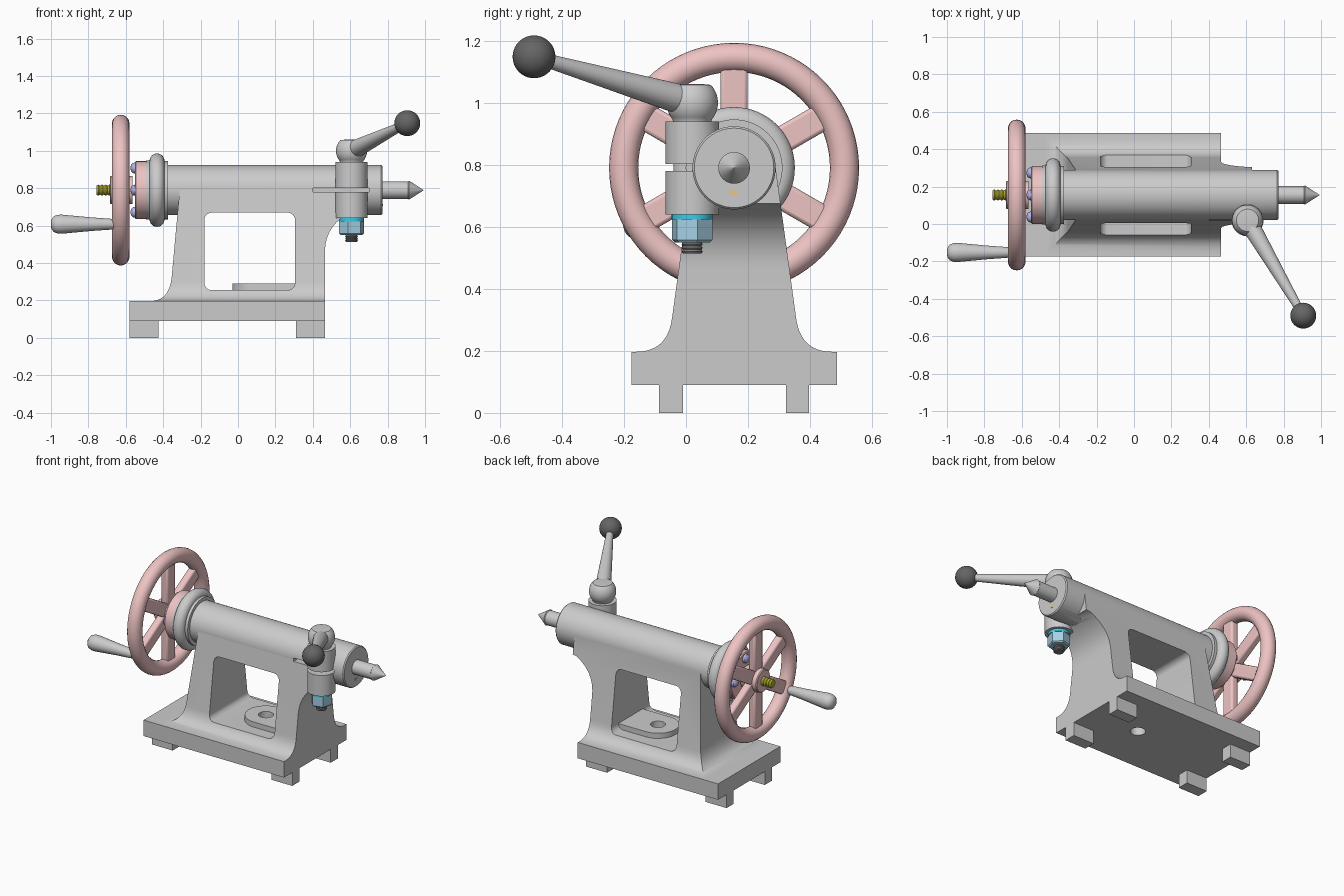
import bpy, bmesh
from math import sin, cos, pi, radians
from mathutils import Vector

if "Cube" in bpy.data.objects:
    bpy.data.objects.remove(bpy.data.objects["Cube"])

CY, CZ = 0.155, 0.79            # spindle axis


def material(name, r, g, b):
    m = bpy.data.materials.new(name)
    m.diffuse_color = (r, g, b, 1)
    m.use_nodes = True
    m.node_tree.nodes["Principled BSDF"].inputs["Base Color"].default_value = m.diffuse_color
    return m


PINK = material("pink", 0.86, 0.55, 0.55)
DARK = material("dark_grey", 0.13, 0.13, 0.13)
PALE = material("pale_steel", 0.65, 0.65, 0.62)
STEEL = material("thread_steel", 0.2, 0.2, 0.2)
CYAN = material("cyan", 0.05, 0.6, 0.8)
BLUE = material("light_blue", 0.38, 0.63, 0.77)
VIOLET = material("violet", 0.45, 0.45, 0.8)
OLIVE = material("olive", 0.45, 0.42, 0.03)
ORANGE = material("orange", 0.85, 0.55, 0.2)


def finish(ob, mat=None):
    if mat:
        ob.data.materials.clear()
        ob.data.materials.append(mat)
    bpy.ops.object.select_all(action='DESELECT')
    ob.select_set(True)
    bpy.context.view_layer.objects.active = ob
    bpy.ops.object.shade_smooth_by_angle(angle=radians(32))
    return ob


def make(name, bm, mat=None):
    bmesh.ops.recalc_face_normals(bm, faces=bm.faces)
    me = bpy.data.meshes.new(name)
    bm.to_mesh(me)
    bm.free()
    ob = bpy.data.objects.new(name, me)
    bpy.context.collection.objects.link(ob)
    return finish(ob, mat)


def lathe(name, pts, loc, axis=(1, 0, 0), mat=None, n=48, turn=0):
    """Revolve (distance along axis, radius) points."""
    bm = bmesh.new()
    q = Vector(axis).to_track_quat('Z', 'Y')
    rings = [[bm.verts.new(Vector(loc) + q @ Vector(
        (r * cos(turn + 2 * pi * i / n), r * sin(turn + 2 * pi * i / n), h)))
        for i in range(n)] for h, r in pts]
    for a, b in zip(rings, rings[1:]):
        for i in range(n):
            bm.faces.new((a[i], a[(i + 1) % n], b[(i + 1) % n], b[i]))
    bm.faces.new(rings[0])
    bm.faces.new(rings[-1])
    return make(name, bm, mat)


def prism(name, pts, axis, lo, hi, mat=None):
    """Extrude a 2D outline along x, y or z."""
    bm = bmesh.new()
    put = {'x': lambda u, v, w: (w, u, v), 'y': lambda u, v, w: (u, w, v),
           'z': lambda u, v, w: (u, v, w)}[axis]
    a, b = [[bm.verts.new(put(u, v, w)) for u, v in pts] for w in (lo, hi)]
    for i in range(len(pts)):
        j = (i + 1) % len(pts)
        bm.faces.new((a[i], a[j], b[j], b[i]))
    bm.faces.new(a)
    bm.faces.new(b)
    return make(name, bm, mat)


def box(name, x, y, z, mat=None):
    return prism(name, [(x[0], y[0]), (x[1], y[0]), (x[1], y[1]), (x[0], y[1])], 'z', *z, mat)


def arc(cx, cy, r, a0, a1, n=8):
    return [(cx + r * cos(radians(a0 + (a1 - a0) * i / n)),
             cy + r * sin(radians(a0 + (a1 - a0) * i / n))) for i in range(n + 1)]


def bend(p0, p1, p2, n=12):
    return [tuple((1 - t) ** 2 * a + 2 * t * (1 - t) * b + t * t * c
                  for a, b, c in zip(p0, p1, p2)) for t in [i / n for i in range(n + 1)]]


def boolean(ob, tool, op):
    m = ob.modifiers.new(op, 'BOOLEAN')
    m.operation, m.object, m.solver = op, tool, 'EXACT'
    bpy.ops.object.select_all(action='DESELECT')
    bpy.context.view_layer.objects.active = ob
    ob.select_set(True)
    # apply the boolean ahead of the shading
    bpy.ops.object.modifier_apply(modifier=m.name)
    bpy.data.objects.remove(tool)


def thread(h0, h1, r, pitch=0.012, depth=0.004):
    k = int((h1 - h0) / pitch)
    return [(h0 + i * pitch / 2, r - depth * (i % 2 == 0)) for i in range(2 * k + 1)]


# Pedestal: front outline crossed with side outline
front = (bend((-0.47, 0.197), (-0.37, 0.197), (-0.355, 0.32)) + [(-0.312, CZ), (0.63, CZ), (0.63, 0.675)]
         + bend((0.6, 0.67), (0.465, 0.6), (0.465, 0.46)) + [(0.465, 0.15), (-0.47, 0.15)])
half = [(-0.162, 0.15)] + bend((-0.162, 0.197), (-0.059, 0.197), (-0.045, 0.306)) + [(0.021, CZ)]
side = half + [(2 * CY - y, z) for y, z in reversed(half)]
casting = prism("tailstock_casting", front, 'y', -0.3, 0.6)
boolean(casting, prism("side_outline", side, 'x', -0.8, 0.8), 'INTERSECT')

# Base, feet, barrel and clamp boss joined to it
boolean(casting, box("base", (-0.58, 0.465), (-0.175, 0.487), (0.09, 0.197)), 'UNION')
barrel = lathe("barrel", [(-0.4, 0.134), (0.765, 0.134), (0.772, 0.128)], (0, CY, CZ), n=72)
boolean(casting, barrel, 'UNION')
boss = lathe("clamp_boss", [(0.64, 0.086), (0.94, 0.086)], (0.607, 0.02, 0), (0, 0, 1))
boolean(casting, boss, 'UNION')
for x in ((-0.58, -0.425), (0.31, 0.465)):
    for y in ((-0.087, -0.01), (0.322, 0.397)):
        boolean(casting, box("foot", x, y, (0, 0.12)), 'UNION')

# Window, clamping slot
window = (arc(0.265, 0.63, 0.04, 0, 90) + arc(-0.14, 0.63, 0.04, 90, 180)
          + arc(-0.14, 0.295, 0.04, 180, 270) + arc(0.265, 0.295, 0.04, 270, 360))
boolean(casting, prism("window", window, 'y', -0.4, 0.7), 'DIFFERENCE')
boolean(casting, box("slot", (0.4, 0.7), (-0.2, 0.09), (0.78, 0.802)), 'DIFFERENCE')

# Bolting pad on the window floor, bolt hole through pad and base
pad = arc(0.1, CY, 0.13, 90, 270, 24) + [(0.32, CY - 0.13), (0.32, CY + 0.13)]
boolean(casting, prism("pad", pad, 'z', 0.2, 0.29), 'UNION')
boolean(casting, lathe("bolt_hole", [(0.02, 0.046), (0.5, 0.046)], (0.1, CY, 0), (0, 0, 1)), 'DIFFERENCE')
finish(casting)

# Rear bearing flange, cover and four screws
lathe("bearing_flange", [(-0.492, 0.158), (-0.472, 0.158)]
      + [(h, r) for h, r in arc(-0.433, 0.156, 0.04, 180, 0, 16)]
      + [(-0.374, 0.156), (-0.374, 0.13)], (0, CY, CZ), n=64)
lathe("bearing_cover", [(-0.55, 0.15), (-0.545, 0.155), (-0.492, 0.155)], (0, CY, CZ), mat=PINK, n=64)
for i in range(4):
    a = i * pi / 2
    lathe(f"cover_screw_{i + 1}", [(-0.574, 0.008), (-0.571, 0.018), (-0.562, 0.027), (-0.548, 0.03)],
          (0, CY + 0.118 * cos(a), CZ + 0.118 * sin(a)), mat=VIOLET, n=20)

# Handwheel: rim, spokes, hub
bpy.ops.mesh.primitive_torus_add(location=(-0.627, CY, CZ), rotation=(0, pi / 2, 0), major_radius=0.356,
                                 minor_radius=0.047, major_segments=80, minor_segments=20)
rim = bpy.context.object
rim.name = "handwheel_rim"
finish(rim, PINK)
for i in range(6):
    spoke = box(f"handwheel_spoke_{i + 1}", (-0.025, 0.025), (-0.044, 0.044), (0.04, 0.335), PINK)
    spoke.location = (-0.627, CY, CZ)
    spoke.rotation_euler = (i * pi / 3, 0, 0)
    bev = spoke.modifiers.new("bevel", 'BEVEL')
    bev.width, bev.segments = 0.012, 2
lathe("handwheel_hub", [(-0.685, 0.07), (-0.68, 0.075), (-0.565, 0.075)], (0, CY, CZ), mat=PINK)
lathe("lead_screw", thread(-0.757, -0.5, 0.03, 0.02, 0.006), (0, CY, CZ), mat=OLIVE, n=24)

# Crank handle on the rim
lathe("crank_handle", [(-1.0, 0.012), (-0.997, 0.026), (-0.985, 0.042), (-0.965, 0.05), (-0.94, 0.051),
                       (-0.9, 0.047), (-0.78, 0.036), (-0.68, 0.029), (-0.655, 0.024), (-0.62, 0.02)],
      (0, -0.152, 0.608), n=32)

# Spindle with centre point
lathe("spindle", [(0.6, 0.047), (0.912, 0.047)], (0, CY, CZ), mat=PALE)
lathe("centre_point", [(0.908, 0.045), (0.914, 0.051), (0.992, 0.001)], (0, CY, CZ), mat=PALE)
box("spindle_key", (0.75, 0.774), (CY - 0.013, CY + 0.013), (0.704, 0.717), ORANGE)

# Clamp lever: head, arm and ball
head, ball = Vector((0.607, 0.02, 1.0)), Vector((0.905, -0.49, 1.148))
lathe("lever_head", [(-0.06, 0.062)] + [(0.083 * sin(radians(a)), 0.083 * cos(radians(a)))
                                       for a in range(-40, 47, 6)] + [(0.06, 0.035)], head, (0, 0, 1))
span = (ball - head).length
lathe("lever_arm", [(0.02, 0.048), (0.09, 0.046), (span - 0.05, 0.022), (span, 0.02)], head, ball - head, n=32)
bpy.ops.mesh.primitive_uv_sphere_add(radius=0.069, location=ball, segments=40, ring_count=20)
knob = bpy.context.object
knob.name = "lever_ball"
finish(knob, DARK)

# Clamp stud, washer and hex nut
foot = (0.607, 0.02, 0)
lathe("clamp_stud", thread(0.514, 0.66, 0.034), foot, (0, 0, 1), STEEL, 28)
lathe("clamp_washer", [(0.623, 0.066), (0.641, 0.066)], foot, (0, 0, 1), CYAN)
lathe("clamp_nut", [(0.55, 0.06), (0.558, 0.068), (0.623, 0.068)], foot, (0, 0, 1), BLUE, 6, radians(14))
